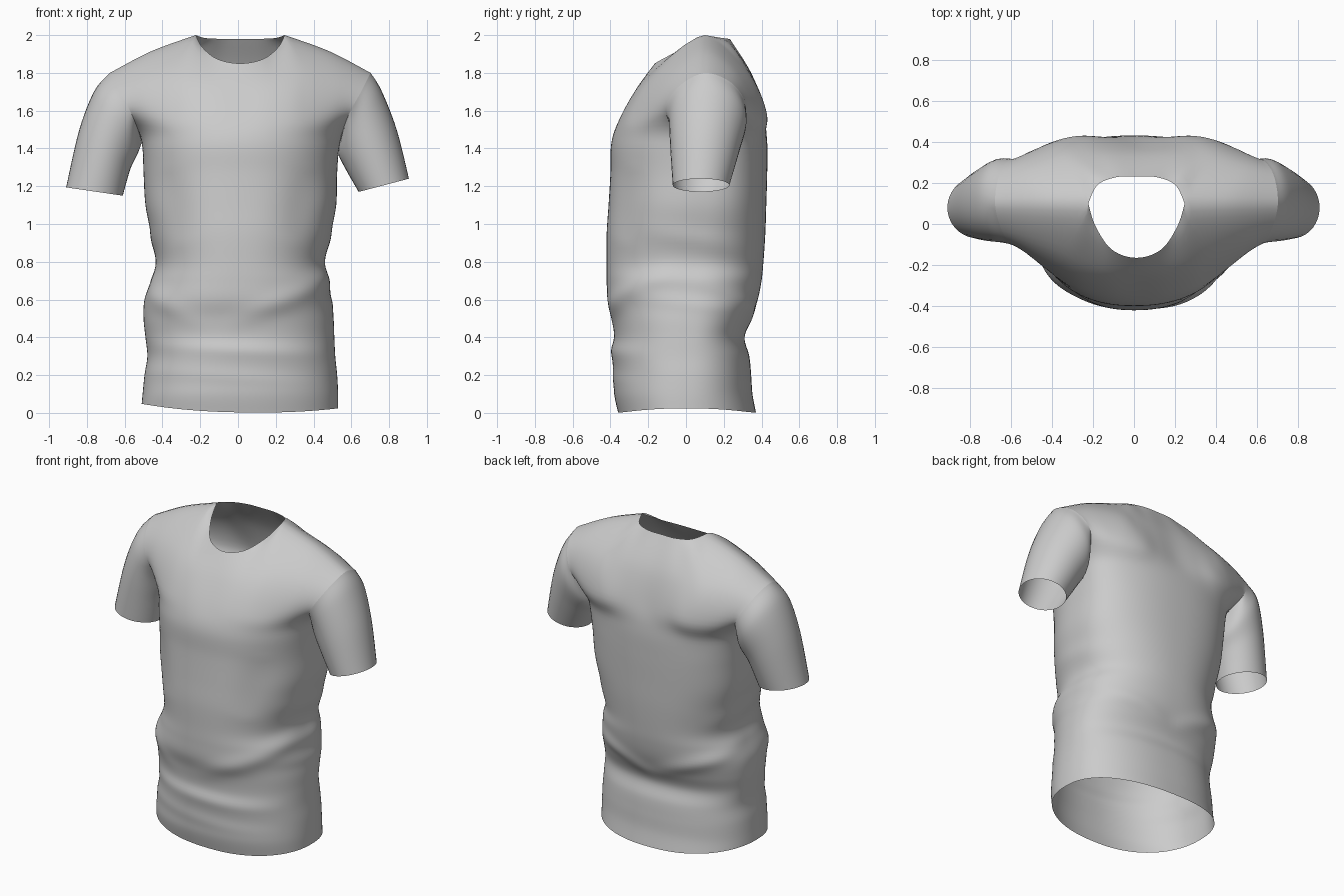
import bpy, bmesh, math
from mathutils import Vector as V

if "Cube" in bpy.data.objects:
    bpy.data.objects.remove(bpy.data.objects["Cube"])

S = 6          # samples per control span
SHIFT = 0.012  # slight sideways lean of the upper shirt


def cat(p, n=S):
    """Smooth curve through control points."""
    out = []
    for i in range(len(p) - 1):
        a, b, c, d = p[max(i - 1, 0)], p[i], p[i + 1], p[min(i + 2, len(p) - 1)]
        for k in range(n):
            t = k / n
            out.append(0.5 * (2 * b + (c - a) * t + (2 * a - 5 * b + 4 * c - d) * t * t
                              + (3 * b - a - 3 * c + d) * t ** 3))
    return out + [p[-1].copy()]


def loft(rows, beyond=None):
    """Interpolate between rows; shoulder columns run smoothly over into the row beyond."""
    cols = []
    for j, c in enumerate(zip(*rows)):
        c = list(c)
        if beyond:
            w = min(max((abs(j - 5 * S) - 1.2 * S) / (1.8 * S), 0), 1)
            w = w * w * (3 - 2 * w)
            cols.append(cat(c + [c[-1].lerp(beyond[j], w * .9)])[:-S])
        else:
            cols.append(cat(c))
    return list(map(list, zip(*cols)))


def make_object(name, grids):
    bm = bmesh.new()
    for g in grids:
        vs = [[bm.verts.new(p) for p in row] for row in g]
        for r0, r1 in zip(vs, vs[1:]):
            for j in range(len(r0) - 1):
                bm.faces.new((r0[j], r0[j + 1], r1[j + 1], r1[j]))
    bmesh.ops.remove_doubles(bm, verts=bm.verts, dist=0.0004)
    bmesh.ops.recalc_face_normals(bm, faces=bm.faces)
    me = bpy.data.meshes.new(name)
    bm.to_mesh(me)
    bm.free()
    ob = bpy.data.objects.new(name, me)
    bpy.context.collection.objects.link(ob)
    bpy.ops.object.select_all(action='DESELECT')
    bpy.context.view_layer.objects.active = ob
    ob.select_set(True)
    bpy.ops.object.shade_smooth_by_angle(angle=math.radians(50))


# Lower body sections: z, left x, right x, front y, back y
rings = [(0.0, .51, .53, -.36, .37), (.1, .505, .53, -.38, .352), (.2, .495, .525, -.38, .345),
         (.3, .48, .515, -.39, .335), (.4, .49, .51, -.38, .31), (.5, .50, .505, -.39, .345),
         (.6, .495, .485, -.415, .38), (.7, .46, .485, -.42, .40), (.8, .435, .46, -.42, .41),
         (.95, .46, .49, -.42, .42), (1.1, .49, .52, -.41, .425), (1.27, .50, .525, -.40, .43),
         (1.43, .51, .54, -.395, .43)]
# Yoke control points from centre to armhole, in rows going up
front_yoke = [
    [(0, -.35, 1.56), (.14, -.345, 1.56), (.27, -.315, 1.56), (.38, -.26, 1.56), (.49, -.18, 1.57), (.57, -.10, 1.57)],
    [(0, -.26, 1.72), (.14, -.25, 1.73), (.26, -.20, 1.77), (.36, -.14, 1.80), (.51, -.09, 1.77), (.645, -.055, 1.71)],
    [(0, -.165, 1.85), (.12, -.125, 1.873), (.20, -.01, 1.935), (.235, .1, 2.0), (.47, .1, 1.915), (.69, .1, 1.80)]]
back_yoke = [
    [(0, .41, 1.57), (.14, .42, 1.57), (.27, .43, 1.57), (.38, .41, 1.57), (.49, .365, 1.57), (.58, .31, 1.58)],
    [(0, .345, 1.79), (.14, .35, 1.79), (.27, .345, 1.79), (.37, .325, 1.80), (.53, .285, 1.78), (.66, .26, 1.73)],
    [(0, .232, 1.98), (.1, .228, 1.98), (.19, .19, 1.985), (.235, .1, 2.0), (.47, .1, 1.915), (.69, .1, 1.80)]]
# Cloth folds: start angle, start z, angle change, z change, height, width
folds = [(80, .76, -85, -.28, .014, .06), (-85, .72, 60, -.25, .010, .06), (-70, .36, 130, -.04, .009, .04),
         (-80, .22, 140, -.05, .008, .045), (45, .62, 90, -.08, .013, .05), (50, .98, 85, -.14, .008, .06),
         (-95, .70, -85, -.22, .014, .05), (95, .66, 85, -.19, .014, .05), (45, 1.3, -8, -.4, -.014, .12),
         (-45, 1.3, 8, -.4, -.014, .12), (-60, .95, -70, -.1, .008, .06)]


def section(ring, back):
    z, xl, xr, yf, yb = ring
    power = .88 - .22 * min(max((z - .8) / .63, 0), 1) if back else .88
    yc, out = .1 * z / 1.43, []
    for i in range(10 * S + 1):
        a = (i / (5 * S) - 1) * math.pi / 2
        s, c = math.sin(a), max(math.cos(a), 0) ** power
        x = math.copysign(abs(s) ** .88, s) * (xr if s > 0 else xl)
        lift = .003 + .033 * s * s - .012 * s if z == 0 else 0
        out.append(V((x, yc + ((yb if back else yf) - yc) * c, z + lift)))
    return out


def panel_rows(yoke, back):
    rows = [section(r, back) for r in rings]
    for k, half in enumerate(yoke):
        p = [V((SHIFT - x, y, z)) for x, y, z in half[:0:-1]] + [V((SHIFT + x, y, z)) for x, y, z in half]
        if k < 2:
            rows.append(cat(p))
        else:  # collar and shoulder seams meet at a corner
            rows.append(cat(p[:3])[:-1] + cat(p[2:9])[:-1] + cat(p[8:]))
    return rows


def fold(p):
    yc = .1 * min(p.z / 1.43, 1)
    phi = math.degrees(math.atan2(p.x, yc - p.y))
    h = 0
    for p0, z0, dp, dz, amp, w in folds:
        q = V((((phi - p0 - dp / 2 + 180) % 360 - 180 + dp / 2) / 115, p.z - z0))
        d = V((dp / 115, dz))
        t = min(max(q.dot(d) / d.length_squared, 0), 1)
        fade = .15 + .85 * math.sin(math.pi * t)
        h += amp * fade * math.exp(-((q - d * t).length / w) ** 2)
    return p + V((p.x, p.y - yc, 0)).normalized() * h


# Body: front and back panels welded at side and shoulder seams
front_rows, back_rows = panel_rows(front_yoke, False), panel_rows(back_yoke, True)
front, back = loft(front_rows, back_rows[-2]), loft(back_rows, front_rows[-2])
armpit = (len(rings) - 1) * S
for i in range(armpit + 1):
    for e in (0, -1):
        m = (front[i][e] + back[i][e]) / 2
        front[i][e], back[i][e] = m.copy(), m.copy()
front, back = [[[fold(p) if p.z < 1.7 else p for p in row] for row in g] for g in (front, back)]
make_object("shirt_body", [front, back])

# Sleeves: from each armhole edge to the cuff (cx, cy, cz, outward x, outward z, y radius)
upper = [(.645, .115, 1.54, .115, .165, .205), (.705, .10, 1.395, .135, .105, .183)]
for name, sx, e, cuff in (("left_sleeve", -1, 0, (.76, .08, 1.172, .15, .022, .15)),
                          ("right_sleeve", 1, -1, (.772, .08, 1.205, .133, .035, .15))):
    hole = [r[e] for r in front[armpit:]] + [r[e] for r in back[armpit:-1]][::-1]
    rows, n = [hole], len(hole)
    for cx, cy, cz, ax, az, yr in upper + [cuff]:
        ring = []
        for i in range(n):
            t = -math.pi + 2 * math.pi * i / (n - 1)
            ring.append(V((sx * (cx + ax * math.cos(t)), cy + yr * math.sin(t), cz + az * math.cos(t))))
        rows.append(ring)
    make_object(name, [loft(rows)])
